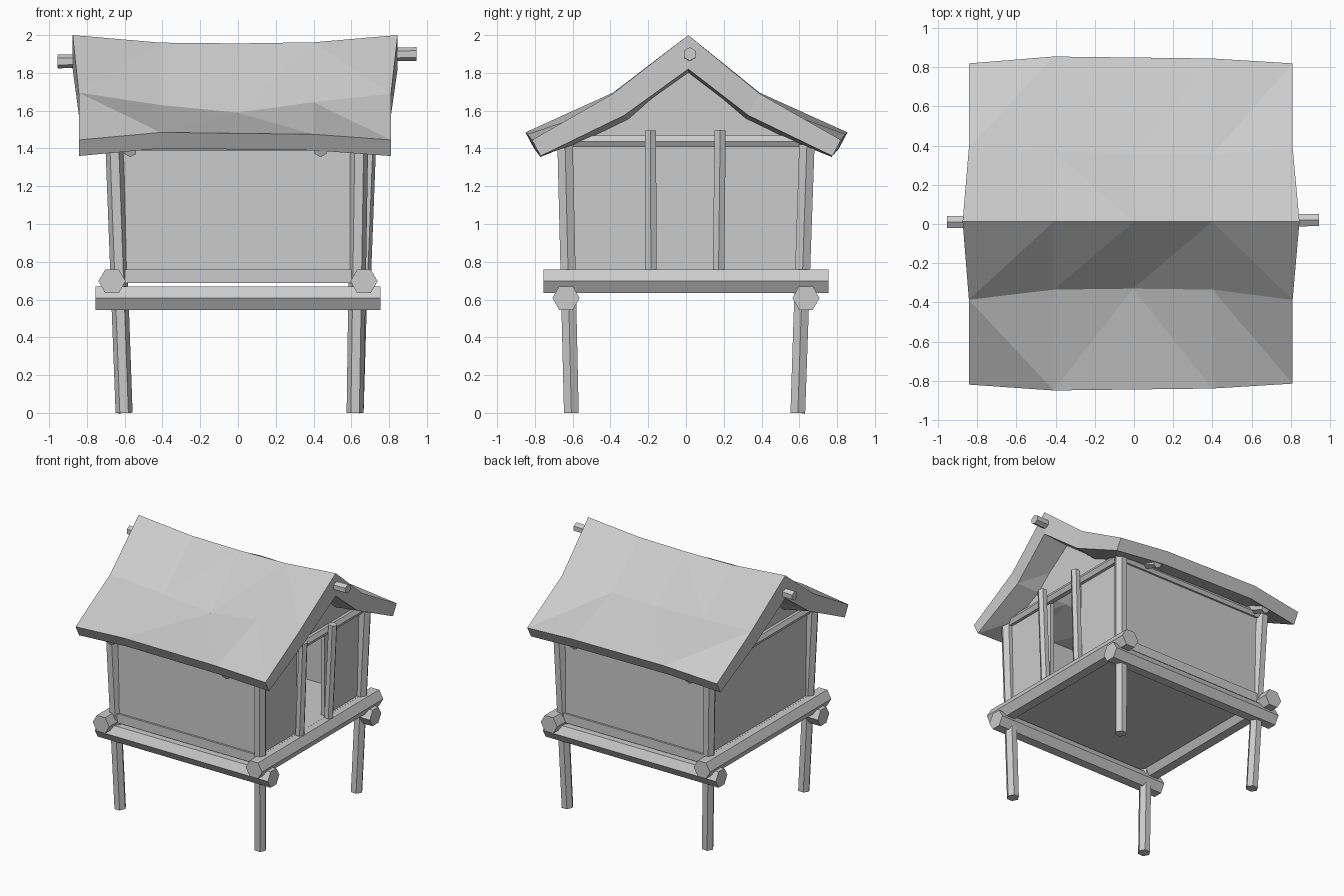
import bpy, bmesh
from math import cos, sin, radians
from mathutils import Vector

if "Cube" in bpy.data.objects:
    bpy.data.objects.remove(bpy.data.objects["Cube"])


def make(name, verts, faces):
    bm = bmesh.new()
    vs = [bm.verts.new(v) for v in verts]
    for f in faces:
        bm.faces.new([vs[i] for i in f])
    bmesh.ops.recalc_face_normals(bm, faces=bm.faces[:])
    me = bpy.data.meshes.new(name)
    bm.to_mesh(me)
    bm.free()
    ob = bpy.data.objects.new(name, me)
    bpy.context.collection.objects.link(ob)
    return ob


def pole(name, a, b, r0, r1=None, roll=0):
    """Six-sided log from a to b."""
    a, b = Vector(a), Vector(b)
    r1 = r0 if r1 is None else r1
    d = (b - a).normalized()
    u = Vector((1, 0, 0)) if abs(d.z) > 0.9 else d.cross(Vector((0, 0, 1)))
    u = (u - d * u.dot(d)).normalized()
    v = d.cross(u)
    verts = []
    for p, r in ((a, r0), (b, r1)):
        for i in range(6):
            t = radians(60 * i + roll)
            verts.append(p + (u * cos(t) + v * sin(t)) * r)
    faces = [(i, (i + 1) % 6, 6 + (i + 1) % 6, 6 + i) for i in range(6)]
    return make(name, verts, faces + [tuple(range(6)), tuple(range(6, 12))])


def prism_x(name, outline, x0, x1):
    """Outline in (y, z) extruded from x0 to x1."""
    n = len(outline)
    verts = [(x, y, z) for x in (x0, x1) for y, z in outline]
    faces = [(i, (i + 1) % n, n + (i + 1) % n, n + i) for i in range(n)]
    return make(name, verts, faces + [tuple(range(n)), tuple(range(n, 2 * n))])


def panel(name, x0, x1, y0, y1, z0, z1):
    return prism_x(name, [(y0, z0), (y1, z0), (y1, z1), (y0, z1)], x0, x1)


# Corner posts, leaning slightly outwards
for n, bot, top in (("front_left_post", (-.603, -.607), (-.655, -.64)),
                    ("front_right_post", (.62, -.607), (.642, -.64)),
                    ("back_left_post", (-.603, .592), (-.655, .64)),
                    ("back_right_post", (.62, .592), (.66, .64))):
    pole(n, (*bot, 0), (*top, 1.42), .045, .047)

# Floor frame logs and floor
for s, n in ((-1, "front"), (1, "back")):
    pole(n + "_floor_beam", (-.755, s * .635, .608), (.755, s * .635, .608), .072)
for s, n in ((-1, "left"), (1, "right")):
    pole(n + "_floor_beam", (s * .667, -.755, .697), (s * .667, .755, .697), .072)
panel("floor", -.65, .65, -.65, .65, .688, .76)

# Walls, with a door opening on the right side
for s, n in ((-1, "front"), (1, "back")):
    panel(n + "_wall", -.63, .63, s * .62 - .015, s * .62 + .015, .75, 1.43)
    pole(n + "_wall_plate", (-.66, s * .635, 1.415), (.66, s * .635, 1.415), .03)
gable = [(0, 1.84), (-.3, 1.59), (-.63, 1.42)]
prism_x("left_wall", [(.63, .75), (.63, 1.42), (.3, 1.59)] + gable + [(-.63, .75)], -.635, -.605)
prism_x("right_wall", [(.63, .75), (.63, 1.42), (.3, 1.59)] + gable
        + [(-.63, .75), (-.17, .75), (-.17, 1.43), (.17, 1.43), (.17, .75)], .605, .635)
for s, n in ((-1, "left"), (1, "right")):
    pole(n + "_tie_beam", (s * .64, -.65, 1.438), (s * .64, .65, 1.438), .036)

# Door posts
pole("front_door_post", (.67, -.186, .74), (.70, -.188, 1.495), .035, .034)
pole("back_door_post", (.67, .172, .74), (.70, .181, 1.495), .035, .034)

# Ridge pole and rafter ends
pole("ridge_pole", (-.955, .01, 1.86), (.945, .02, 1.9), .036, roll=30)
for x in (-.57, .437):
    for s, n in ((-1, "front"), (1, "back")):
        pole(n + "_rafter", (x, s * .30, 1.585), (x, s * .785, 1.388), .036, roll=30)

# Sagging thatched roof: rows run front eave, crease, ridge, crease, back eave
xs = (-.843, -.41, -.005, .4, .81)
ridge_x = (-.875, -.41, 0, .4, .845)
rows = [
    [(-.82, 1.445), (-.85, 1.485), (-.845, 1.48), (-.84, 1.475), (-.815, 1.445)],
    [(-.387, 1.695), (-.335, 1.63), (-.33, 1.59), (-.335, 1.645), (-.387, 1.69)],
    [(.012, 2.0), (.012, 1.96), (.012, 1.956), (.012, 1.962), (.012, 2.0)],
    [(.39, 1.695), (.37, 1.67), (.355, 1.65), (.355, 1.655), (.39, 1.69)],
    [(.82, 1.445), (.855, 1.485), (.85, 1.48), (.845, 1.475), (.82, 1.445)]]
drop = [(.045, -.085), (.06, -.115), (0, -.18), (-.06, -.115), (-.045, -.085)]
verts = []
for low in (0, 1):
    for r, row in enumerate(rows):
        for c, (y, z) in enumerate(row):
            x = ridge_x[c] if r == 2 else xs[c]
            verts.append((x, y + low * drop[r][0], z + low * drop[r][1]))
# strips whose diagonal runs from lower-left to upper-right
rising = ["0100", "1110", "0001", "1011"]
faces = []
for o in (0, 25):
    for r in range(4):
        for c in range(4):
            a = o + r * 5 + c
            b, d, e = a + 1, a + 5, a + 6
            faces += [(a, b, e), (a, e, d)] if rising[r][c] == "1" else [(a, b, d), (b, e, d)]
for i in range(4):
    for a, b in ((i, i + 1), (20 + i, 21 + i), (i * 5, i * 5 + 5), (i * 5 + 4, i * 5 + 9)):
        faces.append((a, b, b + 25, a + 25))
make("roof", verts, faces)
